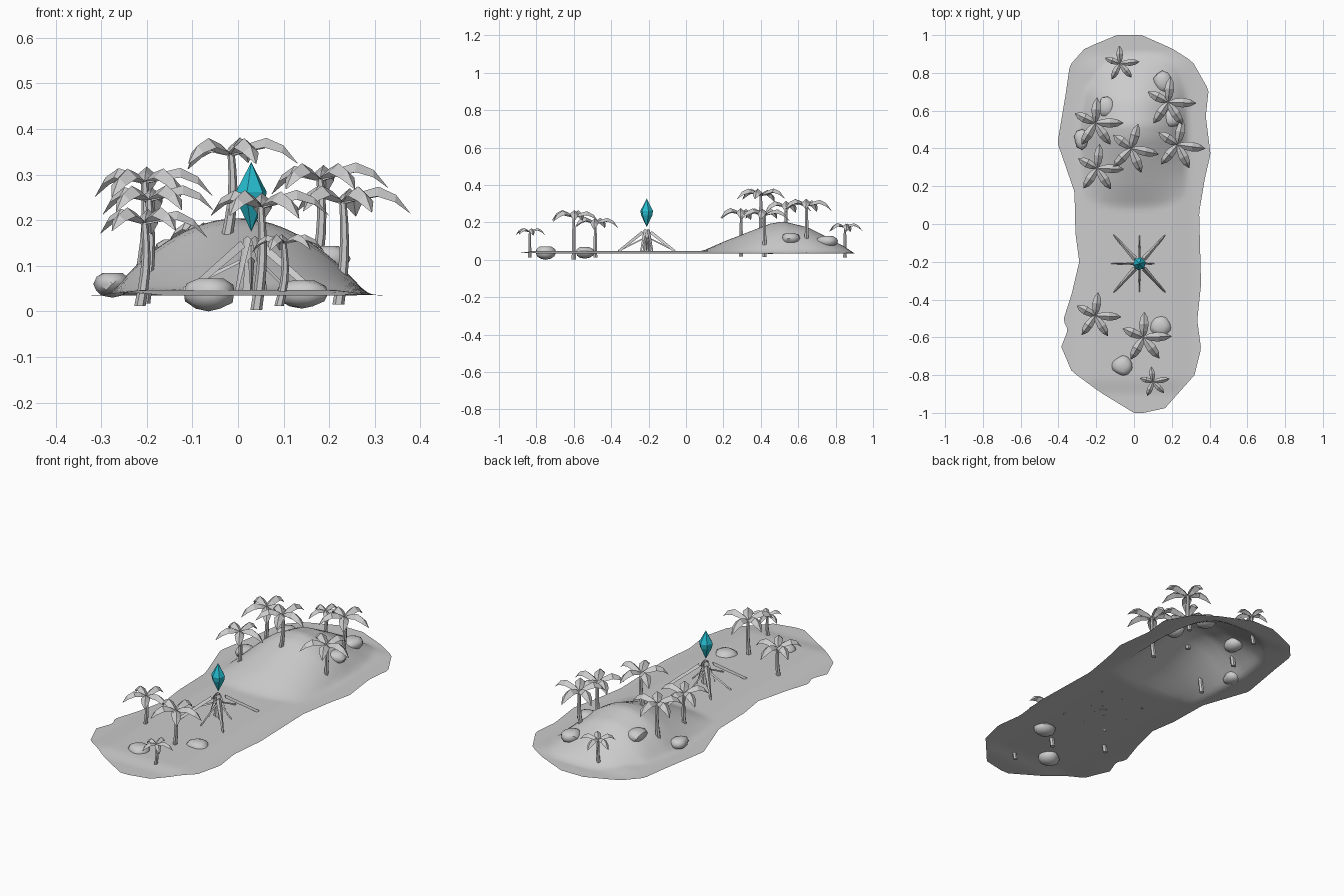
import bpy, bmesh, math, random
from mathutils import Vector, Matrix

random.seed(4)
if "Cube" in bpy.data.objects:
    bpy.data.objects.remove(bpy.data.objects["Cube"], do_unlink=True)


def make_material(name, rgb):
    mat = bpy.data.materials.new(name)
    mat.use_nodes = True
    mat.diffuse_color = (*rgb, 1)
    mat.node_tree.nodes["Principled BSDF"].inputs["Base Color"].default_value = (*rgb, 1)
    return mat


GRAY = make_material("plain gray", (0.6, 0.6, 0.6))
TEAL = make_material("crystal teal", (0.02, 0.5, 0.62))


def finish(name, bm, mat=GRAY, smooth_angle=None, fix_normals=True):
    """Turn a bmesh into a linked object."""
    if fix_normals:
        bmesh.ops.recalc_face_normals(bm, faces=bm.faces)
    mesh = bpy.data.meshes.new(name)
    bm.to_mesh(mesh)
    bm.free()
    mesh.materials.append(mat)
    obj = bpy.data.objects.new(name, mesh)
    bpy.context.scene.collection.objects.link(obj)
    if smooth_angle:
        bpy.ops.object.select_all(action="DESELECT")
        obj.select_set(True)
        bpy.context.view_layer.objects.active = obj
        bpy.ops.object.shade_smooth_by_angle(angle=math.radians(smooth_angle))


def interpolate(table, y):
    """Linear lookup in a list of (position, value) pairs."""
    for (a, va), (b, vb) in zip(table, table[1:]):
        if a <= y <= b:
            return va + (vb - va) * (y - a) / (b - a)
    return table[0][1] if y < table[0][0] else table[-1][1]


def bridge(bm, first, second, closed=True):
    """Join two rows of vertices with quads."""
    count = len(first)
    for i in range(count if closed else count - 1):
        j = (i + 1) % count
        bm.faces.new((first[i], first[j], second[j], second[i]))


# Island: one sheet with a flat shore, a low sand bank and a hill at the back
SHORE_LEFT = [(-1, 0), (-.89, -.18), (-.78, -.33), (-.65, -.385), (-.56, -.35), (-.51, -.375),
              (-.37, -.33), (-.2, -.29), (-.05, -.31), (.17, -.315), (.43, -.405),
              (.7, -.36), (.84, -.34), (.93, -.26), (1, -.09)]
SHORE_RIGHT = [(-1, .05), (-.98, .16), (-.89, .24), (-.8, .32), (-.66, .355), (-.51, .335),
               (-.32, .355), (.06, .345), (.24, .375), (.37, .405), (.57, .38),
               (.71, .395), (.86, .31), (.93, .2), (1, .04)]
HILL = [(.06, 0), (.2, .36), (.33, .66), (.45, .93), (.52, 1), (.65, .82),
        (.75, .52), (.85, .2), (.9, 0)]
HILL_WIDTH = [(.55, .285), (.7, .27), (.82, .23), (.9, .15)]
SHORE_Z = .035


def ground_height(x, y):
    bank = .012 * min(1, max(0, (.31 - abs(x)) / .1)) * min(1, max(0, (.9 - abs(y)) / .08))
    width = interpolate(HILL_WIDTH, y)
    offset = x - (.285 - width) * .4
    slope = max(0, 1 - (offset / width) ** 2)
    return SHORE_Z + max(bank, .17 * interpolate(HILL, y) * slope)


def build_island():
    bm = bmesh.new()
    rows, cols = 80, 40
    previous = None
    for r in range(rows + 1):
        y = -1 + 2 * r / rows
        left, right = interpolate(SHORE_LEFT, y), interpolate(SHORE_RIGHT, y)
        row = []
        for c in range(cols + 1):
            x = left + (right - left) * c / cols
            row.append(bm.verts.new((x, y, ground_height(x, y))))
        if previous:
            bridge(bm, previous, row, closed=False)
        previous = row
    finish("island_ground", bm, smooth_angle=40, fix_normals=False)


# Palm: a bent tapering trunk and five folded, drooping leaves
LEAF = [(0, 0, .006), (.035, .021, .02), (.075, .033, .025), (.112, .015, .019), (.142, -.025, .001)]
LEAF_SPREAD = ((86, .95), (0, 1.05), (-55, .98), (-122, .95), (155, .84))


def build_palm(index, x, y, base, top, size, turn):
    sides, steps = 6, 5
    bm = bmesh.new()
    previous = None
    for s in range(steps + 1):
        f = s / steps
        radius = (.013 - .005 * f) * (.5 + size / 2)
        bend = -.01 * (1 - f) + .008 * math.sin(f * math.pi)
        ring = [bm.verts.new((x + bend + radius * math.cos(a), y + radius * math.sin(a),
                              base + (top - base) * f))
                for a in (math.tau * k / sides for k in range(sides))]
        if previous:
            bridge(bm, previous, ring)
        else:
            bm.faces.new(ring)
        previous = ring
    bm.faces.new(previous)
    finish(f"palm_trunk_{index}", bm, smooth_angle=40)

    bm = bmesh.new()
    for angle, length in LEAF_SPREAD:
        spin = Matrix.Rotation(math.radians(angle + turn), 3, "Z")
        droop = random.uniform(-.012, .008)
        previous = None
        for reach, rise, half in LEAF:
            fold = .85 * half
            rise += droop * reach / LEAF[-1][0]
            reach *= length
            row = [bm.verts.new(Vector((x, y, top)) + size * (spin @ Vector(p)))
                   for p in ((reach, -half, rise - fold), (reach, 0, rise), (reach, half, rise - fold))]
            if previous:
                bridge(bm, row, previous, closed=False)
            previous = row
    finish(f"palm_leaves_{index}", bm, fix_normals=False)


PALMS = [(-.075, .85, .012, .175, .7, 5), (.18, .645, .09, .29, 1, -2), (-.205, .535, .07, .285, 1, 0),
         (-.015, .4, .16, .345, 1, -12), (.23, .42, .015, .24, 1, -8), (-.195, .295, .017, .245, .95, -2),
         (-.205, -.485, .012, .195, .92, -3), (.05, -.6, .003, .23, 1, 2), (.1, -.835, .012, .15, .6, 10)]


# Rock: a lumpy flattened boulder
def build_rock(index, x, y, z, width, height):
    bm = bmesh.new()
    bmesh.ops.create_icosphere(bm, subdivisions=2, radius=1)
    for v in bm.verts:
        lump = 1 + .1 * math.sin(3 * v.co.x + index) + .08 * math.cos(4 * v.co.y - index)
        top_cut = min(v.co.z, .8)
        v.co = Vector((x + width * lump * v.co.x, y + width * 1.1 * lump * v.co.y, z + height * top_cut))
    finish(f"rock_{index}", bm, smooth_angle=35)


ROCKS = [(.15, .755, .1, .052, .033), (-.275, .45, .06, .045, .03), (-.14, .62, .13, .047, .035),
         (.2, .56, .115, .045, .035), (.14, -.54, .04, .052, .034), (-.065, -.75, .04, .054, .04)]

CENTRE = Vector((.029, -.21, 0))


# Shrine: leaning tapered blades around a small post
def build_blade(name, angle, stations, depth):
    bm = bmesh.new()
    spin = Matrix.Rotation(math.radians(angle), 3, "Z")
    rows = []
    for reach, z, half in stations:
        rows.append([bm.verts.new(CENTRE + spin @ Vector(p))
                     for p in ((reach, -half, z - depth), (reach, half, z - depth), (reach, 0, z))])
    bridge(bm, *rows)
    for row in rows:
        bm.faces.new(row)
    finish(name, bm)


def build_shrine():
    for k in range(4):
        build_blade(f"shrine_long_blade_{k}", 48 + 90 * k + (-6 if k % 2 else 0),
                    [(.035, .155, .014), (.205, .052, .004)], .014)
        build_blade(f"shrine_short_blade_{k}", 90 * k,
                    [(.012, .12, .007), (.08 if k == 0 else .15, .052, .002)], .008)
        build_blade(f"shrine_upright_{k}", 45 + 90 * k, [(.012, .165, .012), (.045, .05, .005)], .006)
    bm = bmesh.new()
    bmesh.ops.create_cone(bm, cap_ends=True, segments=6, radius1=.022, radius2=.012, depth=.1,
                          matrix=Matrix.Translation(CENTRE + Vector((0, 0, .095))))
    finish("shrine_post", bm)


# Floating crystal: two pointed ends and a short faceted waist
def build_crystal():
    bm = bmesh.new()
    sides = 6
    rings = []
    for z, radius in ((.238, .031), (.262, .035)):
        rings.append([bm.verts.new(CENTRE + Vector((radius * math.cos(a), radius * math.sin(a), z)))
                      for a in (math.tau * (k + .25) / sides for k in range(sides))])
    bridge(bm, *rings)
    for ring, z in zip(rings, (.175, .327)):
        tip = bm.verts.new(CENTRE + Vector((0, 0, z)))
        for i in range(sides):
            bm.faces.new((ring[i], ring[(i + 1) % sides], tip))
    finish("floating_crystal", bm, TEAL)


build_island()
for number, palm in enumerate(PALMS, 1):
    build_palm(number, *palm)
for number, rock in enumerate(ROCKS, 1):
    build_rock(number, *rock)
build_shrine()
build_crystal()
